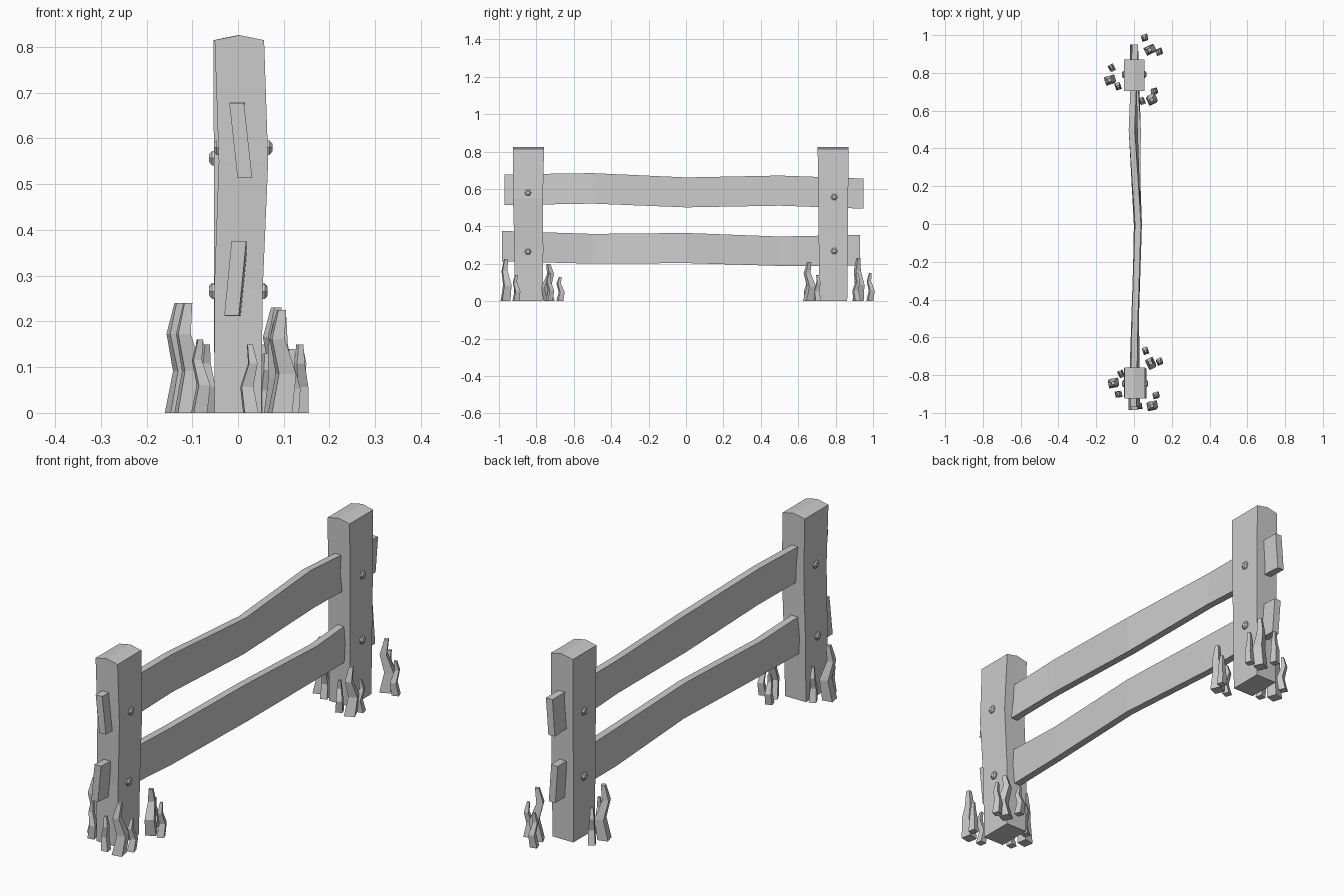
import bpy, bmesh, math, random
from mathutils import Vector

if "Cube" in bpy.data.objects:
    bpy.data.objects.remove(bpy.data.objects["Cube"])

random.seed(4)


def loft(name, rings):
    """Skin a list of equal-length vertex rings and cap both ends."""
    bm = bmesh.new()
    loops = [[bm.verts.new(p) for p in ring] for ring in rings]
    n = len(loops[0])
    for a, b in zip(loops, loops[1:]):
        for i in range(n):
            j = (i + 1) % n
            bm.faces.new((a[i], a[j], b[j], b[i]))
    bm.faces.new(loops[0][::-1])
    bm.faces.new(loops[-1])
    bmesh.ops.recalc_face_normals(bm, faces=bm.faces)
    me = bpy.data.meshes.new(name)
    bm.to_mesh(me)
    bm.free()
    ob = bpy.data.objects.new(name, me)
    bpy.context.collection.objects.link(ob)
    return ob


# Posts: wavy square timbers with a shallow ridge along the top
def post(name, cy, sway):
    # height, x offset, y offset, half width, half depth
    levels = [(0, 0.0, 0.0, 0.051, 0.075), (0.27, 0.001, 0.002, 0.053, 0.077),
              (0.55, 0.012, -0.003, 0.054, 0.080), (0.815, 0.003, 0.0, 0.054, 0.083)]
    rings = []
    for i, (z, ox, oy, w, d) in enumerate(levels):
        cx, y = ox * sway, cy + oy * sway
        ridge = 0.011 if i == 3 else 0
        rings.append([(cx - w, y - d, z), (cx, y - d, z + ridge), (cx + w, y - d, z),
                      (cx + w, y + d, z), (cx, y + d, z + ridge), (cx - w, y + d, z)])
    ob = loft(name, rings)
    # split the end cap along the ridge
    bm = bmesh.new()
    bm.from_mesh(ob.data)
    bm.verts.ensure_lookup_table()
    bmesh.ops.connect_verts(bm, verts=[bm.verts[19], bm.verts[22]])
    bm.to_mesh(ob.data)
    bm.free()


post("front_post", -0.842, 1)
post("back_post", 0.787, 0.1)


# Rails: planks with five stations (y, centre x, top z, bottom z, top-to-bottom lean)
def rail(name, stations, t=0.016):
    loft(name, [[(x - lean - t, y, top), (x - lean + t, y, top),
                 (x + lean + t, y, bot), (x + lean - t, y, bot)]
                for y, x, top, bot, lean in stations])


rail("upper_rail", [(-0.97, 0.006, 0.678, 0.514, 0.009), (-0.5, 0.008, 0.685, 0.522, 0.003),
                    (0, 0.018, 0.662, 0.502, -0.003), (0.5, -0.004, 0.672, 0.511, 0.008),
                    (0.95, 0.0, 0.656, 0.495, -0.006)])
rail("lower_rail", [(-0.985, -0.006, 0.376, 0.213, -0.008), (-0.5, 0.006, 0.360, 0.201, 0.004),
                    (0, 0.022, 0.365, 0.204, 0.004), (0.5, 0.014, 0.346, 0.189, -0.006),
                    (0.93, 0.0, 0.355, 0.190, 0.006)])


# Nails: low six-sided heads on both sides of each post
def nail(name, x, y, z, side):
    def ring(r, dx):
        return [(x + side * dx, y + r * math.cos(k * math.pi / 3),
                 z + r * math.sin(k * math.pi / 3)) for k in range(6)]
    loft(name, [ring(0.018, -0.012), ring(0.018, 0.005), ring(0.010, 0.011)])


for label, y, rows, sway in (("front", -0.845, (0.58, 0.265), 1),
                             ("back", 0.792, (0.557, 0.268), 0.1)):
    for row, z in zip(("upper", "lower"), rows):
        off = (0.011 if row == "upper" else 0.001) * sway
        nail(f"{label}_{row}_nail_right", off + 0.053, y, z, 1)
        nail(f"{label}_{row}_nail_left", off - 0.053, y, z, -1)


# Grass: tapered, bent four-sided blades in tufts of three
def blade(name, x, y, h, w):
    turn = random.uniform(0.1, 0.5)
    away = random.uniform(0, 2 * math.pi)
    bend = Vector((math.cos(away), math.sin(away), 0)) * w * 0.45
    rings = []
    for f, s, k in ((0, 1, 0), (0.38, 0.85, 0.8), (0.72, 0.62, -0.4), (1, 0.38, 0.2)):
        c = Vector((x, y, f * h)) + bend * k
        r = w * s * 0.707
        rings.append([c + Vector((r * math.cos(turn + (q + 0.5) * math.pi / 2),
                                  r * math.sin(turn + (q + 0.5) * math.pi / 2), 0))
                      for q in range(4)])
    loft(name, rings)


# each tuft: one tall blade and two short ones (x, y, height)
tufts = [
    [(0.092, -0.965, 0.225), (0.115, -0.91, 0.14), (0.028, -0.965, 0.15)],
    [(0.087, -0.732, 0.20), (0.135, -0.732, 0.15), (0.062, -0.675, 0.13)],
    [(-0.113, -0.845, 0.24), (-0.085, -0.90, 0.16), (-0.07, -0.79, 0.15)],
    [(0.093, 0.655, 0.21), (0.11, 0.705, 0.14), (0.04, 0.655, 0.14)],
    [(0.08, 0.92, 0.23), (0.135, 0.915, 0.15), (0.055, 0.983, 0.15)],
    [(-0.132, 0.76, 0.24), (-0.12, 0.83, 0.16), (-0.083, 0.725, 0.16)],
]
for i, tuft in enumerate(tufts):
    for j, (x, y, h) in enumerate(tuft):
        blade(f"grass_tuft_{i + 1}_blade_{j + 1}", x, y, h, 0.045 if j == 0 else 0.030)
